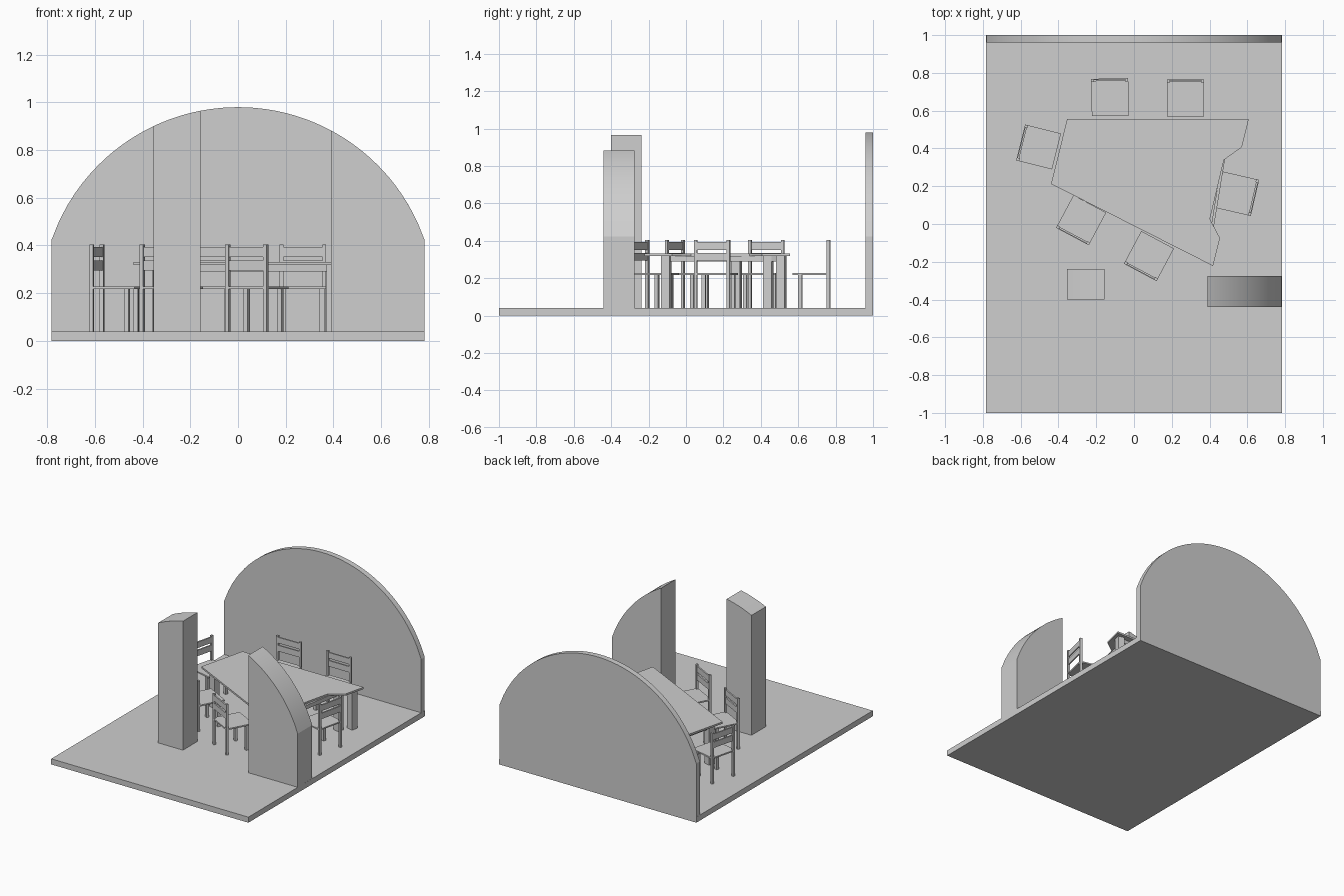
import bpy, bmesh
from math import sqrt, radians, atan2
from mathutils import Vector, Matrix

cube = bpy.data.objects.get("Cube")
if cube:
    bpy.data.objects.remove(cube, do_unlink=True)

grey = bpy.data.materials.new("plain_grey")
grey.use_nodes = True
COLOUR = (0.62, 0.62, 0.62, 1)
grey.diffuse_color = COLOUR
grey.node_tree.nodes["Principled BSDF"].inputs["Base Color"].default_value = COLOUR

FLOOR = 0.04


def finish(name, bm):
    bmesh.ops.recalc_face_normals(bm, faces=bm.faces)
    mesh = bpy.data.meshes.new(name)
    bm.to_mesh(mesh)
    bm.free()
    mesh.materials.append(grey)
    ob = bpy.data.objects.new(name, mesh)
    bpy.context.collection.objects.link(ob)
    return ob


def add_box(bm, centre, size, angle=0.0):
    m = (Matrix.Translation(centre) @ Matrix.Rotation(angle, 4, 'Z')
         @ Matrix.Diagonal((*size, 1)))
    bmesh.ops.create_cube(bm, size=1, matrix=m)


def prism(name, points, offset):
    bm = bmesh.new()
    face = bm.faces.new([bm.verts.new(p) for p in points])
    new = bmesh.ops.extrude_face_region(bm, geom=[face], use_keep_orig=True)
    moved = [v for v in new["geom"] if isinstance(v, bmesh.types.BMVert)]
    bmesh.ops.translate(bm, verts=moved, vec=offset)
    return finish(name, bm)


def vault(x):
    # height of the round vault above x
    return 0.152 + sqrt(0.828 ** 2 - x * x)


def vaulted_wall(name, x0, x1, y0, y1, steps):
    xs = [x0 + (x1 - x0) * i / steps for i in range(steps + 1)]
    pts = [(x1, y0, FLOOR), (x0, y0, FLOOR)] + [(x, y0, vault(x)) for x in xs]
    ob = prism(name, pts, (0, y1 - y0, 0))
    bpy.ops.object.select_all(action='DESELECT')
    ob.select_set(True)
    bpy.context.view_layer.objects.active = ob
    bpy.ops.object.shade_smooth_by_angle(angle=radians(20))


# Floor and walls
bm = bmesh.new()
add_box(bm, (0, 0, FLOOR / 2), (1.565, 2, FLOOR))
finish("floor", bm)
vaulted_wall("back_wall", -0.782, 0.782, 0.96, 1.0, 48)
vaulted_wall("pillar", -0.354, -0.157, -0.40, -0.237, 8)
vaulted_wall("side_wall", 0.39, 0.782, -0.44, -0.276, 16)

# Table top
outline = [(-0.354, 0.556), (0.608, 0.557), (0.571, 0.407), (0.476, 0.339),
           (0.402, 0.026), (0.455, -0.074), (0.418, -0.222), (-0.439, 0.212)]
prism("table_top", [(x, y, 0.318) for x, y in outline], (0, 0, 0.013))

# Table legs and the rails joining them
feet = [Vector(p) for p in ((-0.32, 0.51), (0.55, 0.51), (0.49, 0.44),
                            (0.40, -0.105), (-0.375, 0.27))]
legs, rails = bmesh.new(), bmesh.new()
for i, a in enumerate(feet):
    b = feet[(i + 1) % len(feet)]
    d, mid = b - a, (a + b) / 2
    add_box(legs, (a.x, a.y, 0.179), (0.047, 0.047, 0.278), radians(-13))
    add_box(rails, (mid.x, mid.y, 0.304), (d.length, 0.015, 0.028), atan2(d.y, d.x))
finish("table_legs", legs)
finish("table_rails", rails)


# Chair, with its back towards local +x
def chair(name, x, y, degrees):
    bm = bmesh.new()
    add_box(bm, (0, 0, 0.223), (0.196, 0.196, 0.01))
    for side in (-1, 1):
        add_box(bm, (0.09, side * 0.09, 0.222), (0.016, 0.016, 0.364))
        add_box(bm, (-0.06, side * 0.08, 0.13), (0.02, 0.02, 0.18))
    for z in (0.373, 0.315):
        add_box(bm, (0.09, 0, z), (0.01, 0.17, 0.042))
    ob = finish(name, bm)
    ob.location = (x, y, 0)
    ob.rotation_euler.z = radians(degrees)


chair("back_right_chair", -0.127, 0.672, 91)
chair("back_left_chair", 0.272, 0.668, 90)
chair("right_chair", -0.505, 0.408, 166)
chair("front_right_chair", -0.28, 0.02, 242)
chair("front_chair", 0.079, -0.17, 242)
chair("left_chair", 0.545, 0.16, -13)
